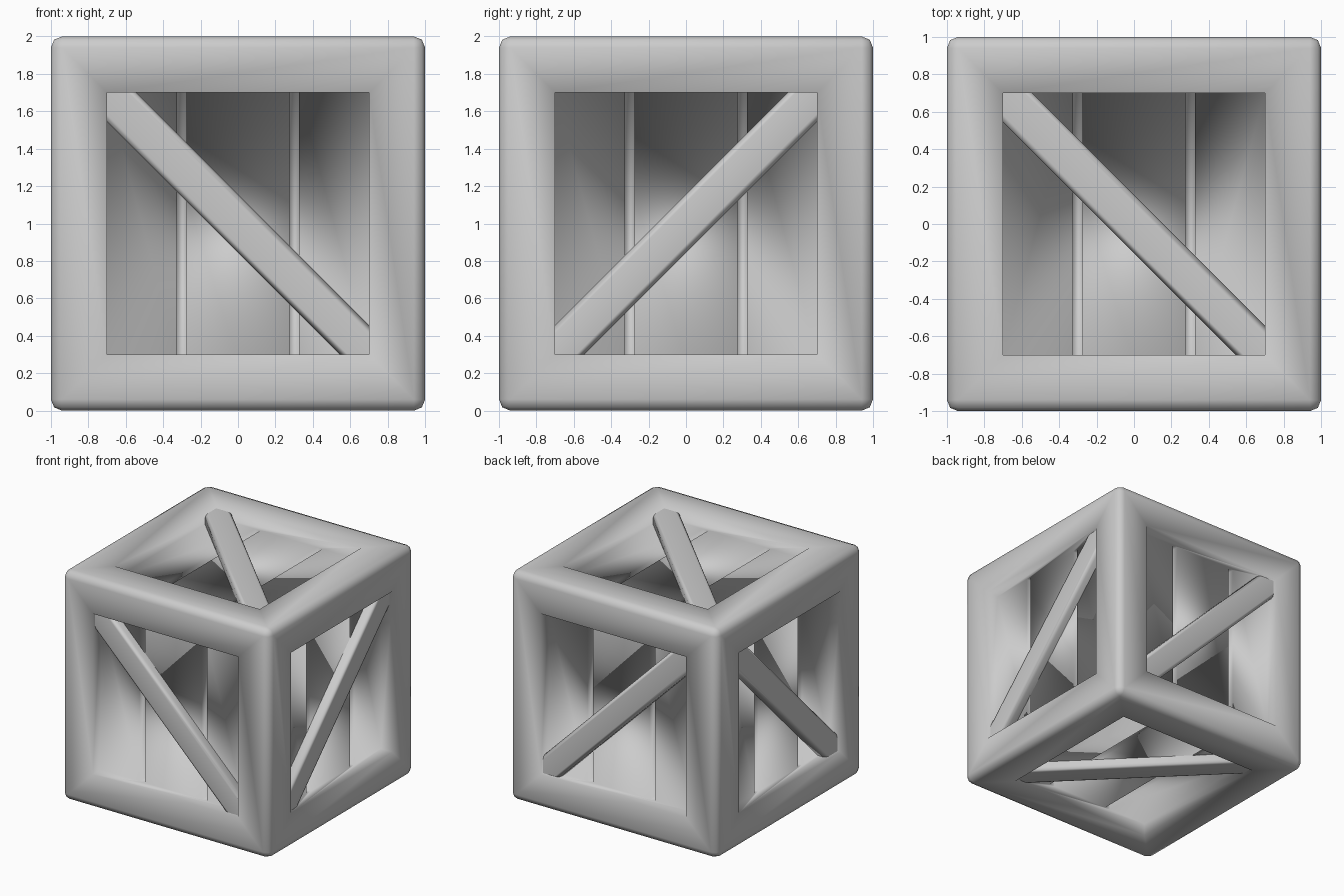
import bpy, bmesh, math
from mathutils import Matrix, Vector

if "Cube" in bpy.data.objects:
    bpy.data.objects.remove(bpy.data.objects["Cube"])

CENTRE = Matrix.Translation((0, 0, 1))
PANEL = 0.89      # distance of the plank panels from the centre
GAP = 0.30        # offset of the gaps between planks


def finish(bm, name, angle):
    bmesh.ops.recalc_face_normals(bm, faces=bm.faces)
    bmesh.ops.transform(bm, matrix=CENTRE, verts=bm.verts)
    mesh = bpy.data.meshes.new(name)
    bm.to_mesh(mesh)
    bm.free()
    ob = bpy.data.objects.new(name, mesh)
    bpy.context.collection.objects.link(ob)
    bpy.ops.object.select_all(action='DESELECT')
    ob.select_set(True)
    bpy.context.view_layer.objects.active = ob
    bpy.ops.object.shade_smooth_by_angle(angle=math.radians(angle))
    return ob


def push_in(bm, face, depth):
    face.normal_update()
    n = face.normal.copy()
    new = bmesh.ops.extrude_discrete_faces(bm, faces=[face])['faces'][0]
    bmesh.ops.translate(bm, verts=new.verts, vec=-n * depth)
    new.normal_update()
    return new


# Crate frame with a recessed plank panel in each of the six sides
bm = bmesh.new()
bmesh.ops.create_cube(bm, size=2)
bm.normal_update()
sides = list(bm.faces)
bmesh.ops.inset_individual(bm, faces=sides, thickness=0.30, use_even_offset=True)
panels = [push_in(bm, f, 1 - PANEL) for f in sides]

# Plank gaps: split each panel and sink the two narrow strips
strips = []
for panel in panels:
    n = panel.normal.copy()
    axis = Vector((0, 1, 0)) if abs(n.x) > 0.5 else Vector((1, 0, 0))
    parts = [panel]
    for d in (-GAP - 0.025, -GAP + 0.025, GAP - 0.025, GAP + 0.025):
        geom = set(parts)
        for f in parts:
            geom.update(f.edges)
            geom.update(f.verts)
        bmesh.ops.bisect_plane(bm, geom=list(geom), plane_co=axis * d, plane_no=axis)
        parts = [f for f in bm.faces if f.calc_center_median().dot(n) > PANEL - 0.01
                 and f.calc_center_median().dot(n) < PANEL + 0.01]
    strips += [f for f in parts
               if abs(abs(f.calc_center_median().dot(axis)) - GAP) < 0.02]
for f in strips:
    push_in(bm, f, 0.10)

# Soft outer edges
outer = [e for e in bm.edges
         if all(sum(abs(c) > 0.99 for c in v.co) == 3 for v in e.verts)]
bmesh.ops.bevel(bm, geom=outer, offset=0.06, segments=2, profile=0.5, affect='EDGES')
finish(bm, "crate_body", 100)


# Diagonal braces, one across each opening, lying on the planks
def brace(name, normal, along):
    n, a = Vector(normal), Vector(along).normalized()
    s = n.cross(a)
    bm = bmesh.new()
    # pointed bar that fits into the corners of the opening
    half, tip, w, top = 0.88, 0.99, 0.11, 0.97
    outline = [(-half, -w), (half, -w), (tip, 0), (half, w), (-half, w), (-tip, 0)]
    base = bm.faces.new([bm.verts.new(a * u + s * v + n * PANEL) for u, v in outline])
    lid = bmesh.ops.extrude_face_region(bm, geom=[base])['geom']
    bmesh.ops.translate(bm, vec=n * (top - PANEL),
                        verts=[g for g in lid if isinstance(g, bmesh.types.BMVert)])
    long_edges = [e for e in bm.edges if e.calc_length() > 1.5
                  and all(v.co.dot(n) > top - 0.01 for v in e.verts)]
    bmesh.ops.bevel(bm, geom=long_edges, offset=0.03, segments=2, profile=0.5,
                    affect='EDGES')
    finish(bm, name, 60)


for name, normal, along in (
        ("front_brace", (0, -1, 0), (1, 0, -1)),
        ("back_brace", (0, 1, 0), (1, 0, -1)),
        ("right_brace", (1, 0, 0), (0, 1, 1)),
        ("left_brace", (-1, 0, 0), (0, 1, 1)),
        ("top_brace", (0, 0, 1), (1, -1, 0)),
        ("bottom_brace", (0, 0, -1), (1, -1, 0))):
    brace(name, normal, along)
